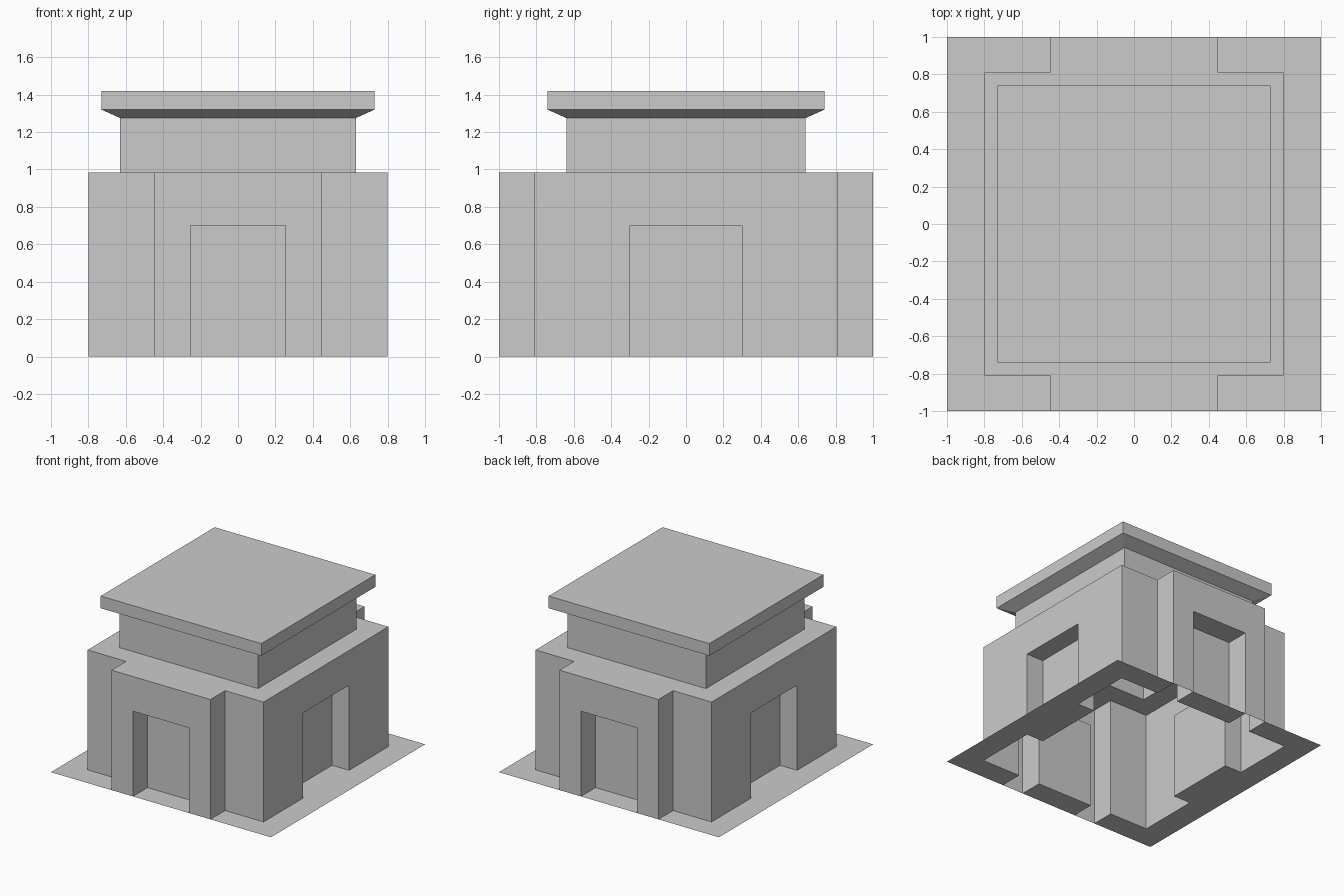
import bpy
import bmesh

cube = bpy.data.objects.get("Cube")
if cube:
    bpy.data.objects.remove(cube, do_unlink=True)

# One plain stone colour
stone = bpy.data.materials.new("light_grey_stone")
stone.use_nodes = True
colour = (0.6, 0.6, 0.6, 1)
stone.diffuse_color = colour
stone.node_tree.nodes["Principled BSDF"].inputs["Base Color"].default_value = colour

# Key sizes
GROUND = 1.0
BODY_X, BODY_Y, PORCH_X = 0.80, 0.81, 0.45
SIDE_DOOR, SIDE_BACK, FRONT_DOOR = 0.30, 0.645, 0.255
DOOR_TOP, BODY_TOP = 0.70, 0.985
TOWER = (0.63, 0.64)
EAVES = (0.73, 0.74)
TOWER_TOP, EAVES_BASE, ROOF_TOP = 1.275, 1.32, 1.42


def flat(bm, points, z, down=False):
    """Horizontal polygon, points counter-clockwise seen from above."""
    points = points[::-1] if down else points
    bm.faces.new([bm.verts.new((x, y, z)) for x, y in points])


def band(bm, low, high, z0, z1):
    """Strip of quads between two matching open paths."""
    for i in range(len(low) - 1):
        ring = [(*low[i], z0), (*low[i + 1], z0), (*high[i + 1], z1), (*high[i], z1)]
        bm.faces.new([bm.verts.new(p) for p in ring])


def corner(size):
    """Quarter of a rectangle outline."""
    x, y = size
    return [(x, 0), (x, y), (0, y)]


def finish(name, bm):
    """Weld the quarter and mirror it to all four sides."""
    bmesh.ops.remove_doubles(bm, verts=bm.verts, dist=0.0001)
    mesh = bpy.data.meshes.new(name)
    bm.to_mesh(mesh)
    bm.free()
    mesh.materials.append(stone)
    obj = bpy.data.objects.new(name, mesh)
    bpy.context.collection.objects.link(obj)
    mirror = obj.modifiers.new("four_sides", "MIRROR")
    mirror.use_axis = (True, True, False)


# Plan outlines shared by the parts
side_recess = [(SIDE_BACK, 0), (SIDE_BACK, SIDE_DOOR), (BODY_X, SIDE_DOOR)]
porch = [(BODY_X, BODY_Y), (PORCH_X, BODY_Y), (PORCH_X, GROUND)]
front_recess = [(FRONT_DOOR, GROUND), (FRONT_DOOR, BODY_Y), (0, BODY_Y)]
lower_plan = side_recess + porch + front_recess
upper_plan = [(BODY_X, 0), side_recess[-1]] + porch + [front_recess[0], (0, GROUND)]
front_bay = [(0, BODY_Y), (FRONT_DOOR, BODY_Y), (FRONT_DOOR, GROUND), (0, GROUND)]
side_bay = [(SIDE_BACK, 0), (BODY_X, 0), (BODY_X, SIDE_DOOR), (SIDE_BACK, SIDE_DOOR)]

# Ground apron around the hollow building, with doorway floors
bm = bmesh.new()
flat(bm, [(SIDE_BACK, 0), (GROUND, 0), (GROUND, GROUND)] + porch[::-1] + side_recess[:0:-1], 0)
flat(bm, front_bay, 0)
finish("ground_apron", bm)

# Main walls with recessed doorways and porches
bm = bmesh.new()
band(bm, lower_plan, lower_plan, 0, DOOR_TOP)
band(bm, upper_plan, upper_plan, DOOR_TOP, BODY_TOP)
flat(bm, front_bay, DOOR_TOP, down=True)
flat(bm, side_bay, DOOR_TOP, down=True)
finish("main_walls", bm)

# Terrace around the foot of the tower
bm = bmesh.new()
flat(bm, upper_plan + corner(TOWER)[::-1], BODY_TOP)
finish("terrace", bm)

# Upper tower walls
bm = bmesh.new()
band(bm, corner(TOWER), corner(TOWER), BODY_TOP, TOWER_TOP)
finish("tower_walls", bm)

# Overhanging roof with sloped eaves
bm = bmesh.new()
band(bm, corner(TOWER), corner(EAVES), TOWER_TOP, EAVES_BASE)
band(bm, corner(EAVES), corner(EAVES), EAVES_BASE, ROOF_TOP)
flat(bm, [(0, 0)] + corner(EAVES), ROOF_TOP)
finish("roof", bm)
